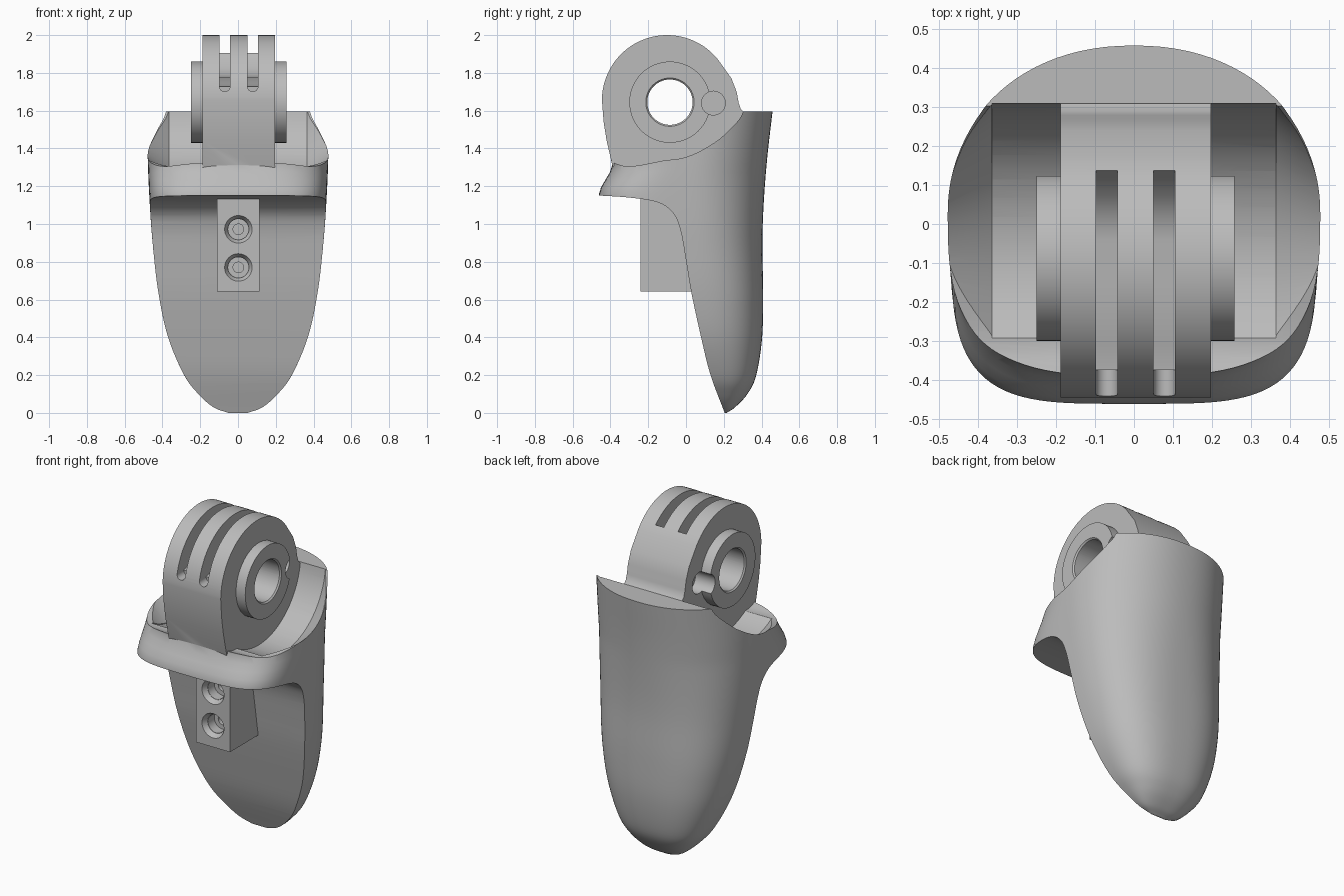
import bpy, bmesh, math
from mathutils import Matrix, Vector

if "Cube" in bpy.data.objects:
    bpy.data.objects.remove(bpy.data.objects["Cube"], do_unlink=True)

GREY = (0.5, 0.5, 0.5, 1)
mat = bpy.data.materials.new("plain grey")
mat.use_nodes = True
mat.diffuse_color = GREY
mat.node_tree.nodes["Principled BSDF"].inputs["Base Color"].default_value = GREY


def make(name, bm):
    bmesh.ops.recalc_face_normals(bm, faces=bm.faces)
    me = bpy.data.meshes.new(name)
    bm.to_mesh(me)
    bm.free()
    me.materials.append(mat)
    ob = bpy.data.objects.new(name, me)
    bpy.context.collection.objects.link(ob)
    return ob


def smooth_path(points, steps=5):
    """Catmull-Rom curve through points of any dimension."""
    pts = [Vector(p) for p in points]
    pts = [2 * pts[0] - pts[1]] + pts + [2 * pts[-1] - pts[-2]]
    out = []
    for a, b, c, d in zip(pts, pts[1:], pts[2:], pts[3:]):
        for i in range(steps):
            t = i / steps
            out.append(0.5 * (2 * b + (c - a) * t + (2 * a - 5 * b + 4 * c - d) * t * t
                              + (3 * b - a - 3 * c + d) * t ** 3))
    return out + [pts[-2]]


def ramp(value, low, high):
    return min(1, max(0, (value - low) / (high - low)))


def prism(name, profile, x0, x1):
    """Side profile of (y, z) points stretched across x."""
    bm = bmesh.new()
    face = bm.faces.new([bm.verts.new((x0, p[0], p[1])) for p in profile])
    ext = bmesh.ops.extrude_face_region(bm, geom=[face])
    moved = [v for v in ext["geom"] if isinstance(v, bmesh.types.BMVert)]
    bmesh.ops.translate(bm, verts=moved, vec=(x1 - x0, 0, 0))
    return make(name, bm)


def rod(name, axis, start, length, r1, r2=None, sides=64):
    """Cylinder or cone running from start along +x or +y."""
    bm = bmesh.new()
    turn = Matrix.Rotation(math.pi / 2, 4, 'Y') if axis == 'x' else Matrix.Rotation(-math.pi / 2, 4, 'X')
    bmesh.ops.create_cone(bm, cap_ends=True, segments=sides, radius1=r1,
                          radius2=r1 if r2 is None else r2, depth=length,
                          matrix=Matrix.Translation(start) @ turn @ Matrix.Translation((0, 0, length / 2)))
    return make(name, bm)


def combine(target, other, operation):
    other.hide_render = True
    mod = target.modifiers.new("join", 'BOOLEAN')
    mod.object, mod.operation, mod.solver = other, operation, 'EXACT'
    bpy.context.view_layer.update()
    deps = bpy.context.evaluated_depsgraph_get()
    new = bpy.data.meshes.new_from_object(target.evaluated_get(deps))
    target.modifiers.clear()
    target.data = new
    bpy.data.objects.remove(other, do_unlink=True)


def cut(target, other):
    combine(target, other, 'DIFFERENCE')


def add(target, other):
    combine(target, other, 'UNION')


def arc(cy, cz, r, a0, a1, n):
    angles = [math.radians(a0 + (a1 - a0) * i / n) for i in range(n + 1)]
    return [(cy + r * math.cos(a), cz + r * math.sin(a)) for a in angles]


# Body: stacked sections, rounded at the back and squarer at the front
# each station is height, half width, back y, widest y
stations = [(0, .05, .215, .205), (.03, .13, .26, .2), (.1, .21, .325, .18), (.2, .285, .372, .15),
            (.4, .37, .403, .09), (.64, .422, .408, .05), (.9, .452, .404, .025),
            (1.12, .468, .412, .02), (1.35, .478, .43, .02), (1.595, .48, .458, .02)]
bm = bmesh.new()
rings = []
SIDES = 96
for z, w, back, mid in smooth_path(stations, 6):
    t = ramp(z, 1.15, 1.32)
    front = -.462 + .072 * t * t * (3 - 2 * t)
    back_power = 2.15 + .45 * ramp(z, 1.25, .6)
    front_power = 4 - t
    ring = []
    for i in range(SIDES):
        a = 2 * math.pi * i / SIDES
        c, s = math.cos(a), math.sin(a)
        n = back_power if s >= 0 else front_power
        x = w * math.copysign(abs(c) ** (2 / n), c)
        y = mid + (back - mid if s >= 0 else mid - front) * math.copysign(abs(s) ** (2 / n), s)
        ring.append(bm.verts.new((x, y, z)))
    rings.append(ring)
for low, high in zip(rings, rings[1:]):
    for i in range(SIDES):
        j = (i + 1) % SIDES
        bm.faces.new((low[i], low[j], high[j], high[i]))
bm.faces.new(rings[0])
bm.faces.new(rings[-1])
body = make("joint_body", bm)

# Front hollow beneath the lip
under = smooth_path([(.205, 0), (.13, .2), (.08, .4), (.028, .64), (-.002, .82), (-.03, .97),
                     (-.07, 1.06), (-.15, 1.115), (-.3, 1.14), (-.48, 1.152)])
cut(body, prism("front_cutter", [tuple(p) for p in under] + [(-.8, 1.152), (-.8, -.1), (.205, -.1)], -.7, .7))

# Sloping upper rim
rim = smooth_path([(-.39, 1.325), (-.3, 1.305), (-.15, 1.33), (0, 1.365), (.15, 1.43), (.27, 1.54), (.31, 1.61)])
cut(body, prism("rim_cutter", [(-.8, 1.325)] + [tuple(p) for p in rim] + [(.31, 1.9), (-.8, 1.9)], -.7, .7))

# Round pockets beside the knuckle, flaring to the side walls
HY, HZ = -.085, 1.645
cut(body, rod("pocket_cutter", 'x', (-.365, HY, HZ), .73, .398, sides=96))
cut(body, rod("left_flare_cutter", 'x', (.36, HY, HZ), .14, .398, .285, sides=96))
cut(body, rod("right_flare_cutter", 'x', (-.5, HY, HZ), .14, .285, .398, sides=96))

# Knuckle
knuckle = arc(-.1, 1.655, .345, 38, 180, 48)
knuckle += [(-.436, 1.54), (-.42, 1.44), (-.39, 1.31), (-.36, 1.2), (.3, 1.2), (.35, 1.5),
            (.312, 1.585), (.29, 1.608), (.279, 1.64), (.268, 1.7), (.24, 1.772)]
add(body, prism("knuckle", knuckle, -.188, .197))

# Hub with chamfered mouths, then the through bore and blind pin holes
add(body, rod("hub", 'x', (-.25, HY, HZ), .508, .215))
cut(body, rod("left_chamfer", 'x', (.24, HY, HZ), .036, .11, .146))
cut(body, rod("right_chamfer", 'x', (-.268, HY, HZ), .036, .146, .11))
cut(body, rod("bore", 'x', (-.6, HY, HZ), 1.2, .12, sides=72))
for side, x in (("left", .12), ("right", -.32)):
    cut(body, rod(side + "_pin_hole", 'x', (x, .145, 1.64), .2, .063, sides=40))

# Two guide slots: steep back wall, floor over the bore, rounded front end
slot = [(.14, 2.2), (.14, 1.91), (.12, 1.88), (.07, 1.825), (.02, 1.79), (-.04, 1.775), (-.15, 1.775),
        (-.31, 1.745), (-.37, 1.728), (-.6, 1.728), (-.6, 2.2)]
for x in (-.07, .078):
    cut(body, prism("slot", slot, x - .0275, x + .0275))
    cut(body, rod("slot_end", 'y', (x, -.6, 1.728), .225, .0275, sides=32))

# Mounting block under the lip with two stepped screw holes
add(body, prism("mounting_block", [(-.24, .642), (.15, .642), (.15, 1.2), (-.24, 1.2)], -.11, .115))
for z in (.77, .972):
    for y, depth, r1, r2 in ((-.26, .05, .084, .056), (-.23, .08, .054, .054), (-.17, .1, .028, .028)):
        cut(body, rod("screw_hole", 'y', (.002, y, z), depth, r1, r2, sides=40))

# Smooth shading with crisp edges
bpy.ops.object.select_all(action='DESELECT')
body.select_set(True)
bpy.context.view_layer.objects.active = body
bpy.ops.object.shade_smooth_by_angle(angle=math.radians(30))
